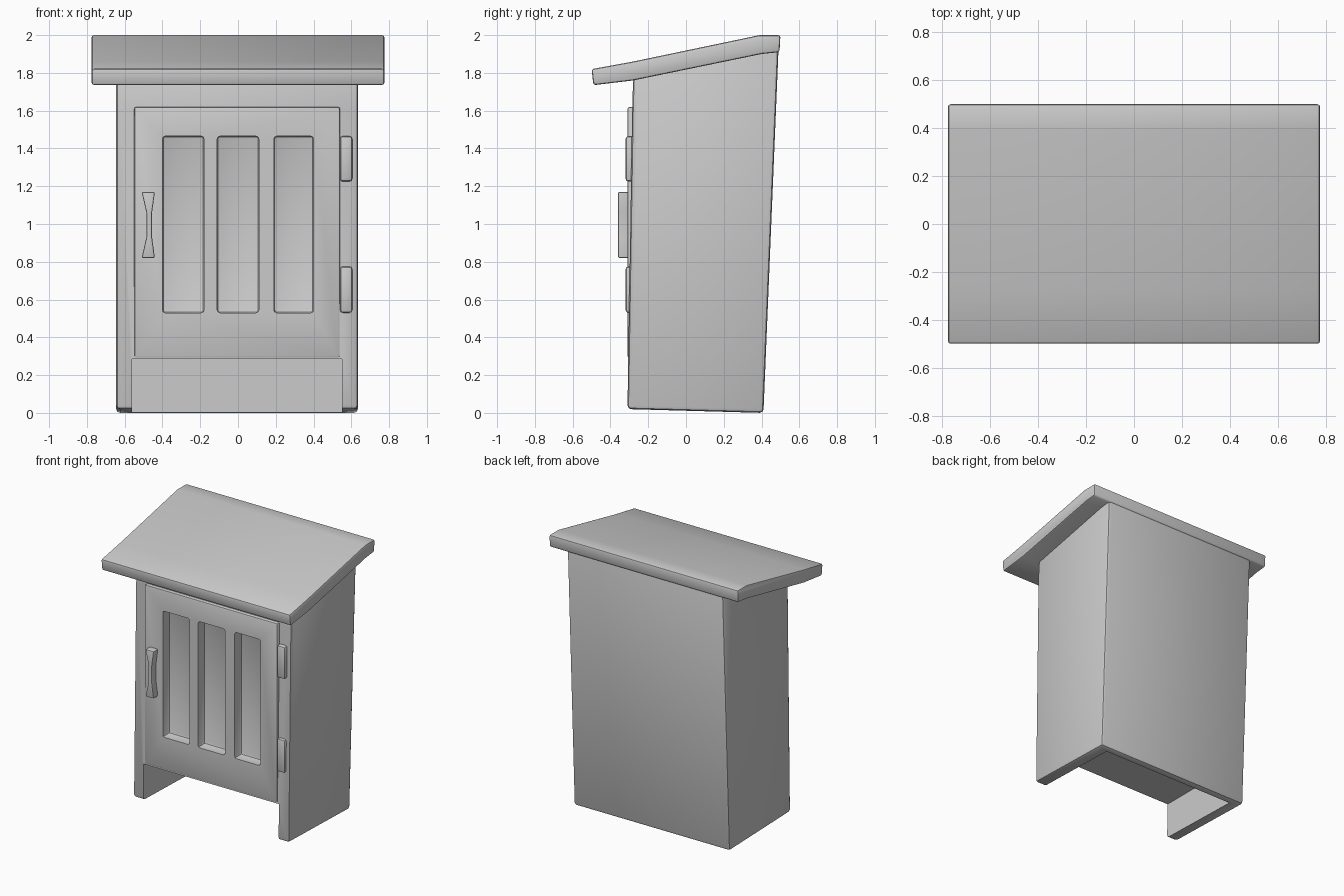
import bpy
import bmesh

cube = bpy.data.objects.get("Cube")
if cube:
    bpy.data.objects.remove(cube)

grey = bpy.data.materials.new("plain grey")
grey.use_nodes = True
grey.diffuse_color = (0.6, 0.6, 0.6, 1)
grey.node_tree.nodes["Principled BSDF"].inputs["Base Color"].default_value = (0.6, 0.6, 0.6, 1)


def prism(name, profile, axis, low, high):
    """Extrude a closed profile along x (points are y, z) or y (points are x, z)."""
    bm = bmesh.new()
    rings = []
    for d in (low, high):
        rings.append([bm.verts.new((d, a, b) if axis == "x" else (a, d, b)) for a, b in profile])
    n = len(profile)
    bm.faces.new(rings[0])
    bm.faces.new(rings[1][::-1])
    for i in range(n):
        j = (i + 1) % n
        bm.faces.new((rings[0][i], rings[1][i], rings[1][j], rings[0][j]))
    bmesh.ops.recalc_face_normals(bm, faces=bm.faces)
    mesh = bpy.data.meshes.new(name)
    bm.to_mesh(mesh)
    bm.free()
    mesh.materials.append(grey)
    obj = bpy.data.objects.new(name, mesh)
    bpy.context.collection.objects.link(obj)
    return obj


def box(name, x, y, z):
    return prism(name, [(x[0], z[0]), (x[1], z[0]), (x[1], z[1]), (x[0], z[1])], "y", *y)


def bevel(obj, width, segments=2):
    mod = obj.modifiers.new("soft edges", "BEVEL")
    mod.width = width
    mod.segments = segments
    mod.limit_method = "ANGLE"


def cut(obj, cutter):
    mod = obj.modifiers.new("cut", "BOOLEAN")
    mod.operation = "DIFFERENCE"
    mod.solver = "EXACT"
    mod.object = cutter
    cutter.hide_render = True
    cutters.append(cutter)


cutters = []
parts = []

# Cabinet with a back that leans outward towards the top
body = prism("cabinet_body", [(-0.31, 0.02), (0.41, 0.0), (0.49, 1.93), (0.40, 1.92),
                              (-0.28, 1.77), (-0.285, 1.6)], "x", -0.645, 0.635)
bevel(body, 0.02)
parts.append(body)

# Open space between the two side legs, in front of the back panel
cut(body, box("leg_opening", (-0.56, 0.55), (-0.6, 0.36), (-0.2, 0.285)))

# Slightly raised door
door = box("door", (-0.55, 0.54), (-0.31, -0.2), (0.29, 1.62))
bevel(door, 0.012)
parts.append(door)

# Three tall recessed slots in the door
for i, (left, right) in enumerate([(-0.40, -0.18), (-0.11, 0.11), (0.19, 0.40)]):
    slot = box("slot_cutter_%d" % i, (left, right), (-0.6, -0.235), (0.53, 1.465))
    bevel(slot, 0.015)
    cut(body, slot)
    cut(door, slot)

# Waisted door handle
handle = prism("door_handle", [(-0.51, 0.82), (-0.44, 0.82), (-0.455, 0.93), (-0.455, 1.06),
                               (-0.44, 1.17), (-0.51, 1.17), (-0.485, 1.06), (-0.485, 0.93)],
               "y", -0.36, -0.29)
bevel(handle, 0.008)
parts.append(handle)

# Door hinges
for name, z in (("lower_hinge", (0.53, 0.775)), ("upper_hinge", (1.225, 1.465))):
    hinge = box(name, (0.54, 0.605), (-0.32, -0.25), z)
    bevel(hinge, 0.015)
    parts.append(hinge)

# Sloping roof slab that levels off at the back
roof = prism("roof", [(-0.49, 1.735), (-0.28, 1.76), (0.40, 1.90), (0.495, 1.91),
                      (0.50, 2.0), (0.39, 2.0), (-0.28, 1.86), (-0.50, 1.82)], "x", -0.775, 0.775)
bevel(roof, 0.012)
parts.append(roof)

# Bake the modifiers, drop the cutters and smooth the shading
bpy.context.view_layer.update()
graph = bpy.context.evaluated_depsgraph_get()
baked = [bpy.data.meshes.new_from_object(p.evaluated_get(graph)) for p in parts]
for part, mesh in zip(parts, baked):
    part.modifiers.clear()
    part.data = mesh
for cutter in set(cutters):
    bpy.data.objects.remove(cutter)
bpy.ops.object.select_all(action="DESELECT")
for part in parts:
    part.select_set(True)
bpy.context.view_layer.objects.active = body
bpy.ops.object.shade_smooth_by_angle(angle=0.7)
